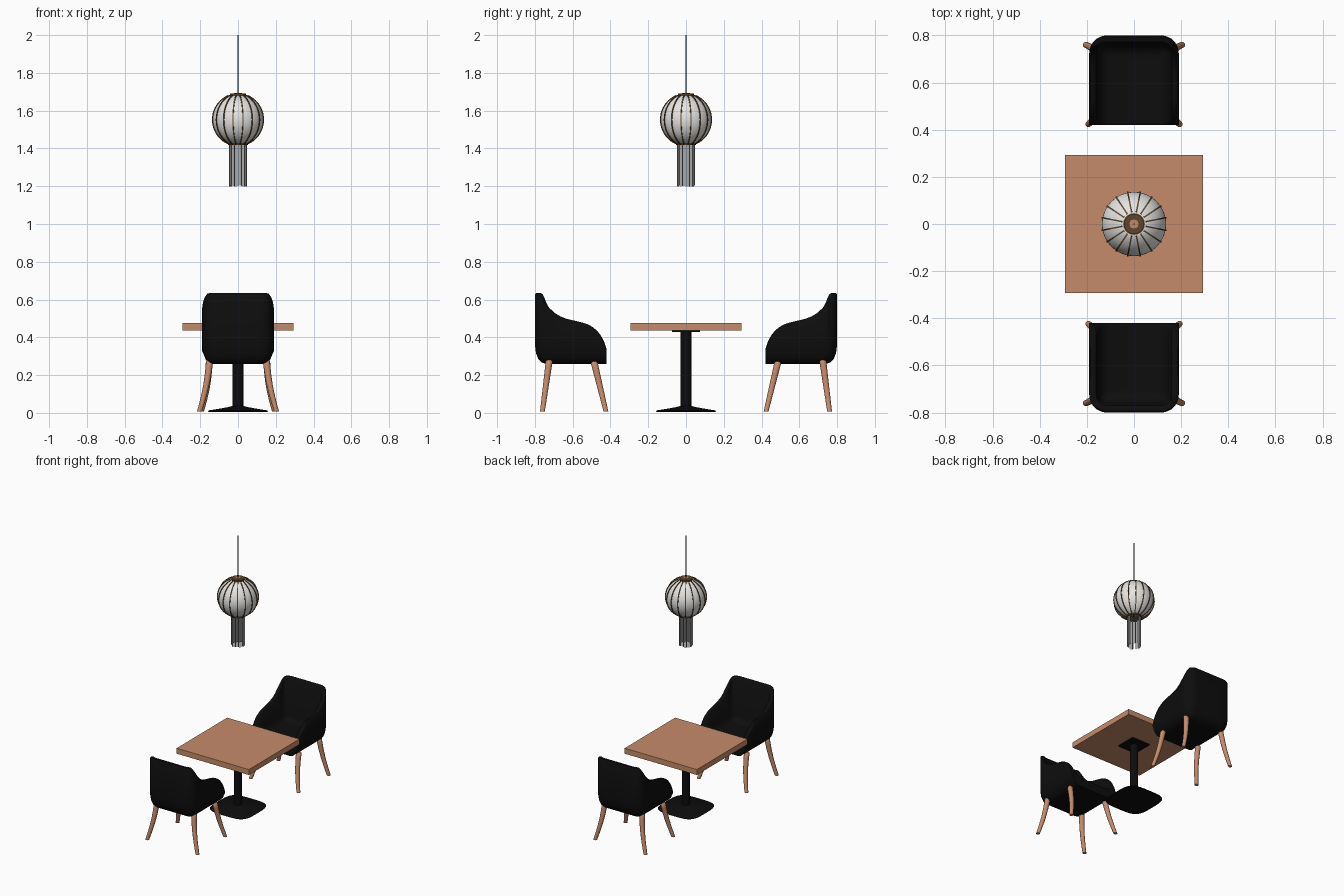
import bpy, bmesh, math, random
from mathutils import Vector, Matrix

random.seed(4)
cube = bpy.data.objects.get("Cube")
if cube:
    bpy.data.objects.remove(cube, do_unlink=True)


def material(name, rgb):
    m = bpy.data.materials.new(name)
    m.use_nodes = True
    m.diffuse_color = (*rgb, 1)
    m.node_tree.nodes["Principled BSDF"].inputs["Base Color"].default_value = (*rgb, 1)
    return m


WOOD = material("warm wood", (0.56, 0.26, 0.145))
BLACK = material("black", (0.004, 0.004, 0.004))
PAPER = material("white paper", (0.78, 0.78, 0.77))
BROWN = material("dark brown", (0.12, 0.06, 0.022))
STRAND = material("grey strands", (0.42, 0.42, 0.42))


def finish(name, bm, mat, angle=40, matrix=None):
    bmesh.ops.recalc_face_normals(bm, faces=bm.faces[:])
    if matrix:
        bm.transform(matrix)
    mesh = bpy.data.meshes.new(name)
    bm.to_mesh(mesh)
    bm.free()
    mesh.materials.append(mat)
    ob = bpy.data.objects.new(name, mesh)
    bpy.context.collection.objects.link(ob)
    if angle:
        bpy.ops.object.select_all(action="DESELECT")
        ob.select_set(True)
        bpy.context.view_layer.objects.active = ob
        bpy.ops.object.shade_smooth_by_angle(angle=math.radians(angle))
    return ob


def bridge(bm, rings, closed=True):
    for a, b in zip(rings, rings[1:]):
        n = len(a)
        for i in range(n if closed else n - 1):
            j = (i + 1) % n
            bm.faces.new((a[i], a[j], b[j], b[i]))


def tube(bm, points, radii, sides=12):
    """Tapered round bar made of horizontal rings."""
    rings = []
    for p, r in zip(points, radii):
        rings.append([bm.verts.new(Vector(p) + Vector((r * math.cos(a), r * math.sin(a), 0)))
                      for a in (2 * math.pi * k / sides for k in range(sides))])
    bridge(bm, rings)
    bm.faces.new(rings[0])
    bm.faces.new(rings[-1])


def turned(name, profile, mat, sides=32, angle=40):
    """Turned solid from (radius, height) pairs."""
    bm = bmesh.new()
    tube(bm, [(0, 0, z) for r, z in profile], [r for r, z in profile], sides)
    return finish(name, bm, mat, angle)


def box(name, half, z0, z1, mat):
    bm = bmesh.new()
    bmesh.ops.create_cube(bm, size=1)
    for v in bm.verts:
        v.co = (v.co.x * 2 * half, v.co.y * 2 * half, z0 + (v.co.z + 0.5) * (z1 - z0))
    return finish(name, bm, mat, 0)


# Chair shell: a U-shaped plan whose rim height follows a side profile
FRONT, BACK, HALF = -0.42, -0.80, 0.19
RIM = [(-0.80, 0.635), (-0.78, 0.633), (-0.765, 0.615), (-0.74, 0.575), (-0.715, 0.545),
       (-0.68, 0.517), (-0.63, 0.497), (-0.57, 0.484), (-0.52, 0.47), (-0.48, 0.445),
       (-0.45, 0.41), (-0.43, 0.37), (-0.42, 0.335)]


def rim_height(y):
    for (y0, z0), (y1, z1) in zip(RIM, RIM[1:]):
        if y <= y1:
            return z0 + (z1 - z0) * max(0, y - y0) / (y1 - y0)
    return RIM[-1][1]


def plan(d):
    """Plan outline inset by d, from the front left round the back to the front right."""
    r = max(0.075 - d, 0.02)
    cx, cy = HALF - d - r, BACK + d + r
    half = [(HALF - d, FRONT + (cy - FRONT) * (1 - math.cos(math.pi / 2 * k / 16)))
            for k in range(16)]
    half += [(cx + r * math.cos(a), cy - r * math.sin(a))
             for a in (math.pi / 2 * k / 8 for k in range(9))]
    half.append((cx / 2, BACK + d))
    return half + [(-x, y) for x, y in reversed(half)]


# (inset, height, measured from rim)
SECTION = [(0.065, 0.258, False), (0.038, 0.266, False), (0.018, 0.285, False),
           (0.006, 0.315, False), (0.0, 0.36, False), (0.0, -0.008, True),
           (0.006, 0.0, True), (0.022, 0.0, True), (0.03, -0.007, True),
           (0.042, 0.36, False), (0.055, 0.335, False), (0.08, 0.322, False)]


def chair_shell(name, matrix):
    bm = bmesh.new()
    outer = plan(0)
    rings = []
    for d, z, from_rim in SECTION:
        ring = []
        for (x, y), (_, y0) in zip(plan(d), outer):
            h = rim_height(y0)
            ring.append(bm.verts.new((x, y, h + z if from_rim else min(z, h - 0.01))))
        rings.append(ring)
    bridge(bm, rings, closed=False)
    # underside and seat span from side to side
    for ring in (rings[0], rings[-1]):
        n = len(ring)
        for i in range(n // 2 - 1):
            bm.faces.new((ring[i], ring[i + 1], ring[n - 2 - i], ring[n - 1 - i]))
    # front edge
    bm.faces.new([r[0] for r in rings] + [r[-1] for r in reversed(rings)])
    finish(name, bm, BLACK, 50, matrix)


def chair_leg(name, top, foot, side, matrix):
    top, foot = Vector(top), Vector(foot)
    bm = bmesh.new()
    points, radii = [], []
    for k in range(9):
        t = k / 8
        p = top.lerp(foot, t)
        bow = 0.008 * math.sin(math.pi * t)
        points.append(((p.x - bow) * side, p.y, p.z))
        radii.append(0.019 - 0.006 * t)
    points.insert(0, (top.x * side, top.y, top.z + 0.01))
    radii.insert(0, 0.011)
    tube(bm, points, radii, 14)
    finish(name, bm, WOOD, 50, matrix)


for place, turn in (("front", 0), ("rear", math.pi)):
    m = Matrix.Rotation(turn, 4, "Z")
    chair_shell(place + "_chair_shell", m)
    for label, side in (("left", 1), ("right", -1)):
        chair_leg(f"{place}_chair_back_leg_{label}", (0.15, -0.724, 0.277),
                  (0.204, -0.76, 0.008), side, m)
        chair_leg(f"{place}_chair_front_leg_{label}", (0.153, -0.485, 0.262),
                  (0.193, -0.424, 0.008), side, m)

# Table
box("table_top", 0.293, 0.435, 0.475, WOOD)
box("table_mount_plate", 0.075, 0.428, 0.435, BLACK)
turned("table_column", [(0.028, 0.02), (0.028, 0.43)], BLACK)

# Domed base with a rounded-square outline
bm = bmesh.new()
rings = []
for s, z in ((0.157, 0.006), (0.16, 0.01), (0.15, 0.014), (0.1, 0.022), (0.05, 0.031), (0.03, 0.036)):
    ring = []
    for k in range(48):
        c, q = math.cos(math.pi * k / 24), math.sin(math.pi * k / 24)
        f = s / (abs(c) ** 4 + abs(q) ** 4) ** 0.25
        ring.append(bm.verts.new((c * f, q * f, z)))
    rings.append(ring)
bridge(bm, rings)
bm.faces.new(rings[0])
bm.faces.new(rings[-1])
finish("table_base", bm, BLACK)

# Lantern shade
MID, WIDE, TALL = 1.552, 0.136, 0.137


def shade_point(t, grow=0.0):
    """Radius and height on the shade, t from 0 at the bottom to 1 at the top."""
    a = math.radians(-68 + 136 * t)
    return (WIDE + grow) * math.cos(a), MID + (TALL + grow) * math.sin(a)


turned("lantern_shade", [shade_point(k / 20) for k in range(21)], PAPER, 48)

# Lantern ribs
bm = bmesh.new()
for k in range(16):
    spin = Matrix.Rotation(math.pi * (k + 0.5) / 8, 3, "Z")
    rings = []
    for j in range(21):
        ring = []
        for grow, w in ((-0.003, -1), (0.004, -1), (0.004, 1), (-0.003, 1)):
            r, z = shade_point(j / 20, grow)
            ring.append(bm.verts.new(spin @ Vector((r, w * 0.003, z))))
        rings.append(ring)
    bridge(bm, rings)
    bm.faces.new(rings[0])
    bm.faces.new(rings[-1])
finish("lantern_ribs", bm, BROWN, 30)

# Lantern fittings
turned("lantern_top_cap", [(0.05, 1.672), (0.05, 1.678), (0.042, 1.68), (0.042, 1.69)], BROWN)
turned("lantern_cord_holder", [(0.02, 1.685), (0.02, 1.694)], WOOD, 8)
turned("lantern_bottom_ring", [(0.054, 1.418), (0.054, 1.43)], BROWN)
turned("lantern_cord", [(0.0028, 1.69), (0.0028, 2.0)], BLACK, 8)

# Tassel
bm = bmesh.new()
for k in range(28):
    a = 2 * math.pi * k / 28
    x, y = 0.044 * math.cos(a), 0.044 * math.sin(a)
    low = 1.197 + random.uniform(0, 0.008)
    tube(bm, [(x, y, low), (x, y, 1.42)], [0.0028, 0.0028], 6)
finish("lantern_tassel", bm, STRAND)
